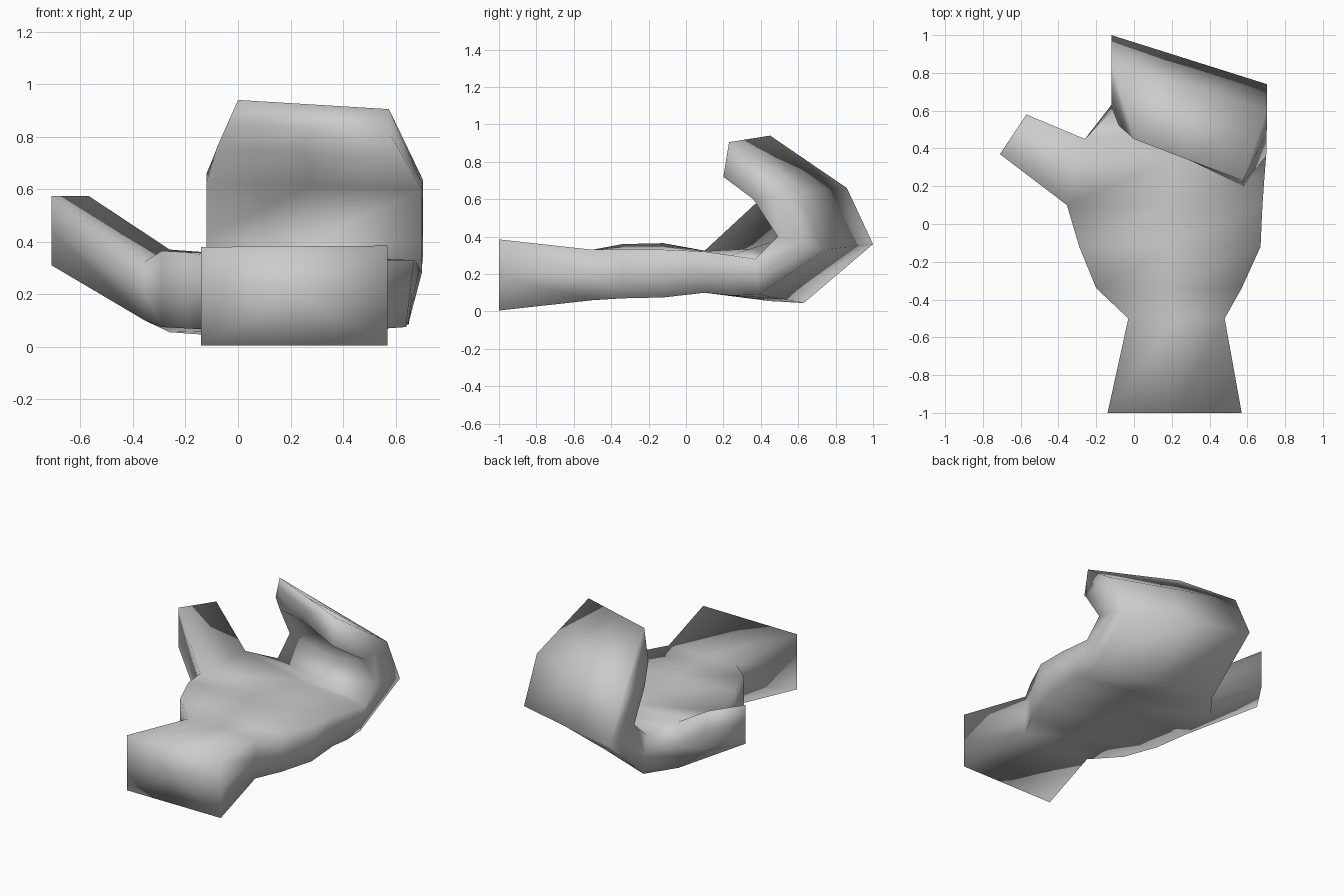
import bpy
import bmesh
from mathutils import Vector

# Remove the default cube only
default_cube = bpy.data.objects.get("Cube")
if default_cube:
    bpy.data.objects.remove(default_cube, do_unlink=True)


def with_midpoints(corners, closed=True):
    """Return the corners with the middle of each edge placed between them."""
    points = [Vector(corner) for corner in corners]
    result = []
    for index, point in enumerate(points):
        result.append(point)
        if closed or index + 1 < len(points):
            following = points[(index + 1) % len(points)]
            result.append((point + following) / 2)
    return result


def add_ring(bm, corners):
    """Corners run left bottom, left top, right top, right bottom."""
    return [bm.verts.new(point) for point in with_midpoints(corners)]


def bridge(bm, first, second, skip=()):
    """Join two rings of equal length with quads."""
    count = len(first)
    for index in range(count):
        if index not in skip:
            after = (index + 1) % count
            bm.faces.new((first[index], first[after], second[after], second[index]))


def cap(bm, ring):
    """Close a ring with a fan around its centre."""
    centre = bm.verts.new(sum((vert.co for vert in ring), Vector()) / len(ring))
    for index, vert in enumerate(ring):
        bm.faces.new((vert, ring[(index + 1) % len(ring)], centre))


def box_section(y, left, right, bottom, left_top, right_top, inset=0.0):
    """Upright section across the arm, narrower below on the right side."""
    return [(left, y, bottom), (left, y, left_top),
            (right, y, right_top), (right - inset, y, bottom)]


# Wrist and palm sections, from the cuff forward
palm = [
    box_section(-1.0, -.14, .57, .005, .38, .385),
    box_section(-.5, -.03, .48, .06, .33, .33),
    box_section(-.34, -.2, .57, .07, .36, .33),
    box_section(-.12, -.29, .67, .075, .365, .33, .03),
    box_section(.1, -.355, .68, .1, .325, .32, .03),
]
thumb_start = len(palm) - 1

# Slanted sections through the thumb web, knuckles and curled fingers
fingers = [
    [(-.26, .45, .055), (-.26, .45, .37), (.69, .24, .3), (.65, .24, .085)],
    [(-.12, .63, .045), (-.12, .6, .3), (.7, .37, .28), (.65, .39, .09)],
    [(-.12, 1.0, .36), (-.12, .73, .42), (.7, .49, .4), (.705, .74, .33)],
    [(-.12, .86, .66), (-.12, .62, .63), (.7, .36, .6), (.705, .6, .635)],
    [(0, .45, .94), (-.08, .52, .76), (.58, .2, .72), (.575, .23, .905)],
]

bm = bmesh.new()
rings = [add_ring(bm, corners) for corners in palm + fingers]
for index in range(len(rings) - 1):
    # The left side is left open where the thumb grows out
    opening = (0, 1) if index == thumb_start else ()
    bridge(bm, rings[index], rings[index + 1], opening)
cap(bm, rings[0])
cap(bm, rings[-1])

# Thumb, rising outward from the opening in the palm
near, far = rings[thumb_start], rings[thumb_start + 1]
thumb_root = near[:3] + far[2::-1]
near_edge = [(-.71, .37, .31), (-.71, .37, .575)]
far_edge = [(-.57, .58, .575), (-.57, .58, .31)]
tip_points = with_midpoints(near_edge, False) + with_midpoints(far_edge, False)
thumb_tip = [bm.verts.new(point) for point in tip_points]
bridge(bm, thumb_root, thumb_tip)
cap(bm, thumb_tip)

bmesh.ops.recalc_face_normals(bm, faces=bm.faces[:])
for face in bm.faces:
    face.smooth = True

mesh = bpy.data.meshes.new("hand")
bm.to_mesh(mesh)
bm.free()
hand = bpy.data.objects.new("hand", mesh)
bpy.context.scene.collection.objects.link(hand)

# Plain grey surface
grey = bpy.data.materials.new("plain grey")
grey.use_nodes = True
colour = (0.6, 0.6, 0.6, 1.0)
grey.diffuse_color = colour
grey.node_tree.nodes["Principled BSDF"].inputs["Base Color"].default_value = colour
mesh.materials.append(grey)
